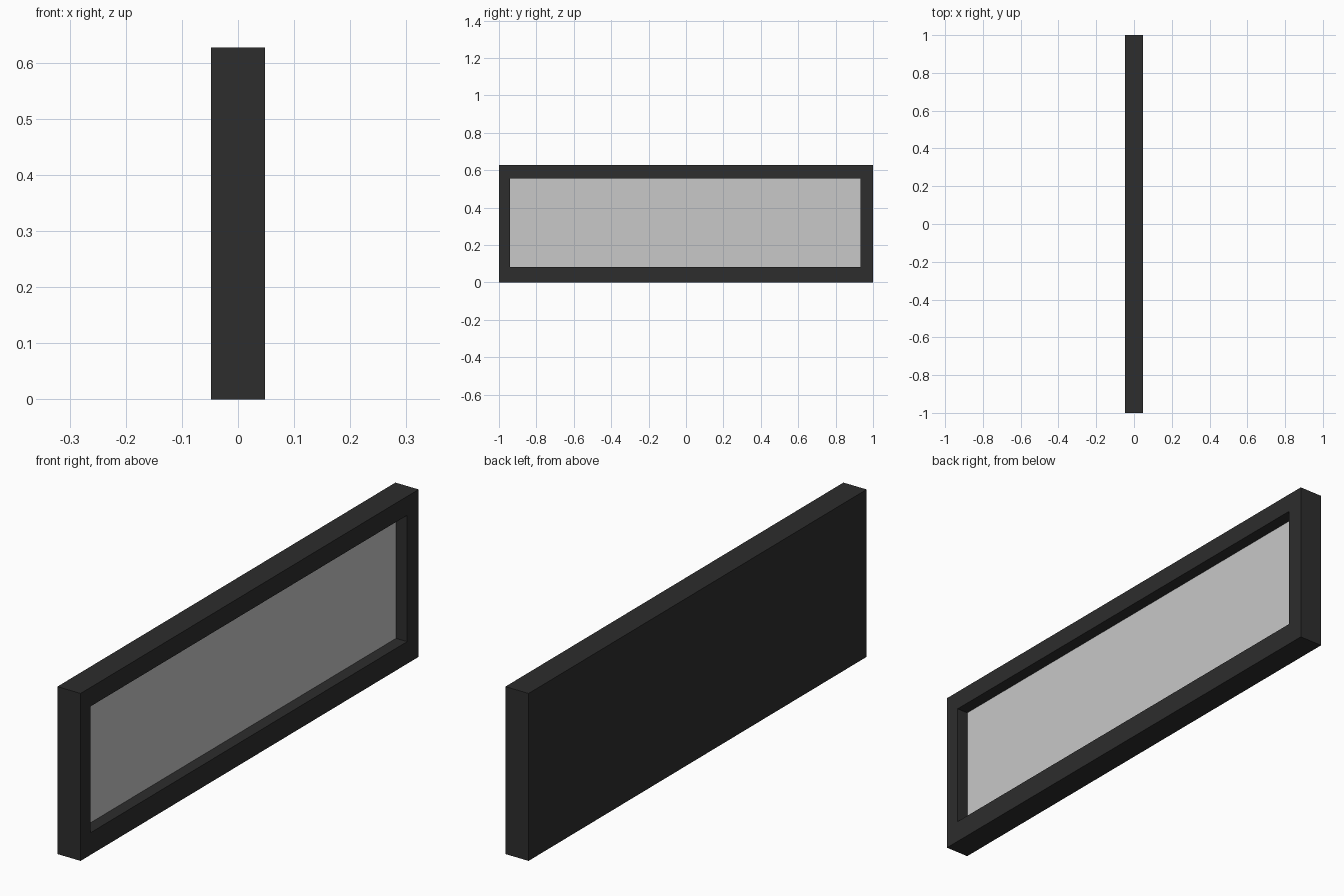
import bpy, bmesh

if "Cube" in bpy.data.objects:
    bpy.data.objects.remove(bpy.data.objects["Cube"])

HX, HY, H = 0.048, 1.0, 0.627            # outer half depth, half width, height
Y0, Y1, Z0, Z1 = -0.94, 0.932, 0.083, 0.556   # opening
PANEL_X = 0.002                          # recessed screen plane


def material(name, v):
    m = bpy.data.materials.new(name)
    m.diffuse_color = (v, v, v, 1)
    m.use_nodes = True
    m.node_tree.nodes["Principled BSDF"].inputs["Base Color"].default_value = m.diffuse_color
    return m


def add_object(name, bm, mat):
    bmesh.ops.recalc_face_normals(bm, faces=bm.faces)
    me = bpy.data.meshes.new(name)
    bm.to_mesh(me)
    bm.free()
    me.materials.append(mat)
    ob = bpy.data.objects.new(name, me)
    bpy.context.collection.objects.link(ob)
    return ob


def rect(bm, x, y0, y1, z0, z1):
    return [bm.verts.new((x, y, z)) for y, z in
            ((y0, z0), (y1, z0), (y1, z1), (y0, z1))]


def bridge(bm, a, b):
    for i in range(4):
        j = (i + 1) % 4
        bm.faces.new((a[i], a[j], b[j], b[i]))


dark = material("charcoal", 0.0262)
grey = material("light grey", 0.578)

# Housing: closed back, outer sides, front rim, recess walls and floor
bm = bmesh.new()
loops = [rect(bm, -HX, -HY, HY, 0, H),
         rect(bm, HX, -HY, HY, 0, H),
         rect(bm, HX, Y0, Y1, Z0, Z1),
         rect(bm, PANEL_X, Y0, Y1, Z0, Z1)]
bm.faces.new(loops[0])
for a, b in zip(loops, loops[1:]):
    bridge(bm, a, b)
housing = add_object("housing", bm, dark)

# Recessed pale panel closing the opening
bm = bmesh.new()
bm.faces.new(rect(bm, PANEL_X, Y0, Y1, Z0, Z1))
panel = add_object("panel", bm, grey)
if panel.data.polygons[0].normal.x < 0:
    panel.data.flip_normals()
